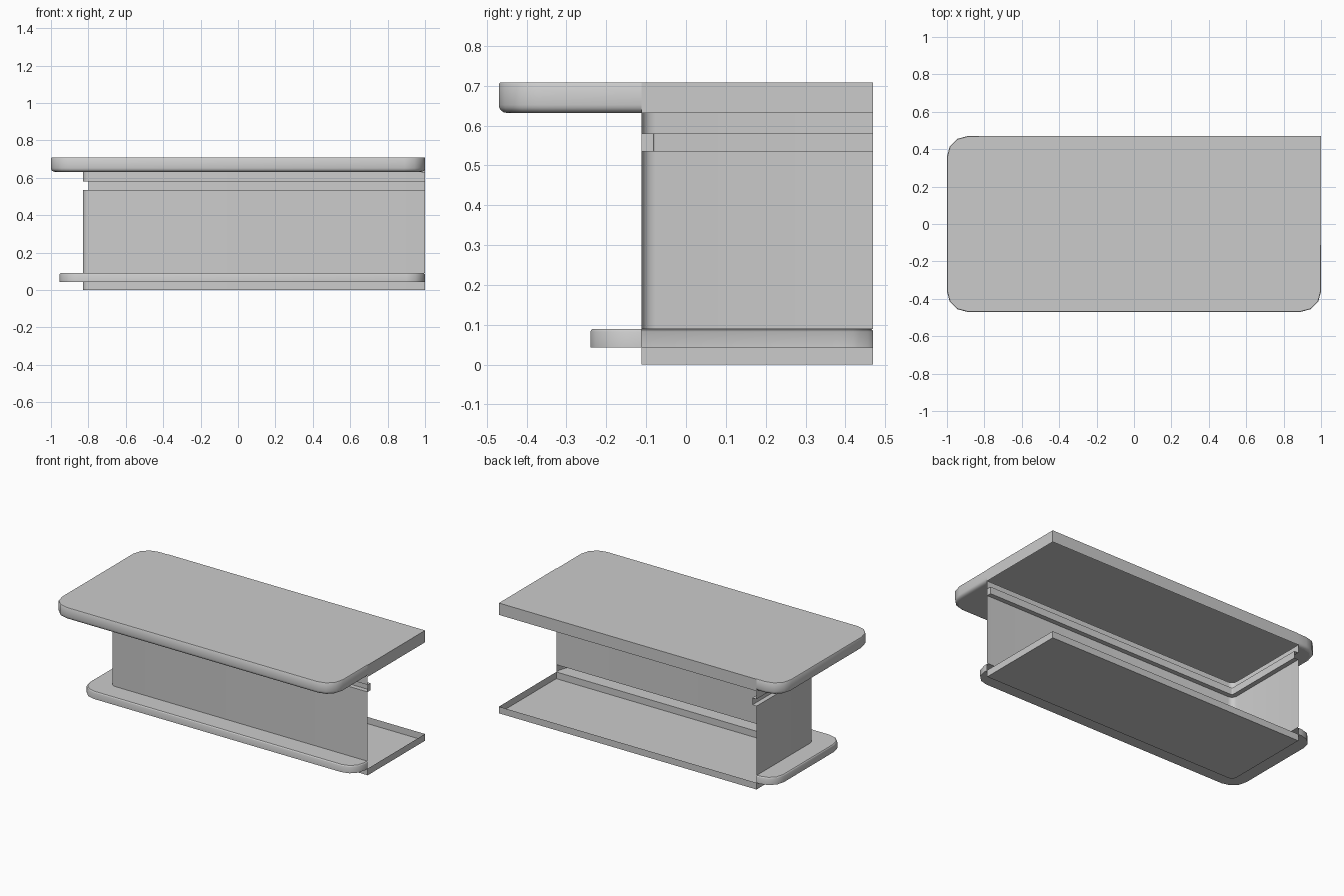
import bpy, math

if "Cube" in bpy.data.objects:
    bpy.data.objects.remove(bpy.data.objects["Cube"])

# shared footprint of the counter body; back and right sides are open
WX, WY, BACK, RIGHT = -0.83, -0.112, 0.47, 1.0


def fillet(pts, r, seg):
    """Round the inner corners of an open right-angled path."""
    out = [pts[0]]
    for p, c, n in zip(pts, pts[1:], pts[2:]):
        def toward(q):
            l = math.dist(c, q)
            return ((q[0] - c[0]) / l * r, (q[1] - c[1]) / l * r)
        u, v = toward(p), toward(n)
        for k in range(seg + 1):
            a = k / seg * math.pi / 2
            s, t = 1 - math.sin(a), 1 - math.cos(a)
            out.append((c[0] + u[0] * s + v[0] * t, c[1] + u[1] * s + v[1] * t))
    return out + [pts[-1]]


def body_path(d=0.0):
    return fillet([(RIGHT, WY + d), (WX + d, WY + d), (WX + d, BACK)], max(0.035 - d, 0.005), 4)


def ledge_path(x0, y0, r, d=0.0):
    """Overhang outline running from the right end of the front wall to the back of the left wall."""
    x0, y0, x1, y1 = x0 + d, y0 + d, RIGHT - d, BACK - d
    return fillet([(x1, WY), (x1, y0), (x0, y0), (x0, y1), (WX, y1)], r - d, 3)


class Shell:
    def __init__(self):
        self.v, self.f = [], []

    def ring(self, path, z):
        start = len(self.v)
        self.v += [(x, y, z) for x, y in path]
        return list(range(start, len(self.v)))

    def loft(self, rings):
        for lo, hi in zip(rings, rings[1:]):
            for i in range(len(lo) - 1):
                self.f.append((lo[i], hi[i], hi[i + 1], lo[i + 1]))

    def cap(self, path, z, up):
        r = self.ring(path, z)
        self.f.append(r[::-1] if up else r)

    def build(self, name):
        me = bpy.data.meshes.new(name)
        me.from_pydata(self.v, [], self.f)
        me.update()
        ob = bpy.data.objects.new(name, me)
        bpy.context.collection.objects.link(ob)
        me.shade_smooth()
        me.set_sharp_from_angle(angle=math.radians(40))
        return ob


inner = body_path()
open_sides = [(WX, BACK), (RIGHT, BACK), (RIGHT, WY)]

# plinth tray
s = Shell()
s.loft([s.ring(inner, 0), s.ring(inner, 0.043)])
s.loft([s.ring(open_sides, 0), s.ring(open_sides, 0.043)])
s.cap(inner + [(RIGHT, BACK)], 0, False)
s.build("plinth")

# foot ledge, hollow towards the body
s = Shell()
X, Y, R = -0.955, -0.24, 0.1
rows = [(0, 0.043), (0, 0.083), (0.002, 0.087), (0.006, 0.09)]
s.loft([s.ring(ledge_path(X, Y, R, d), z) for d, z in rows])
s.cap(ledge_path(X, Y, R) + inner[::-1], 0.043, False)
s.cap(ledge_path(X, Y, R, 0.006) + inner[::-1], 0.09, True)
s.build("foot_ledge")

# front and left wall with a shadow groove
s = Shell()
rows = [(0, 0.09), (0, 0.535), (0.03, 0.535), (0.03, 0.58), (0, 0.58), (0, 0.632)]
s.loft([s.ring(body_path(d), z) for d, z in rows])
# small plate closing the groove at the right end
plate = [(RIGHT, WY + 0.03), (RIGHT, WY)]
s.loft([s.ring(plate, 0.535), s.ring(plate, 0.58)])
s.build("counter_wall")

# counter top with a rounded lower edge
s = Shell()
X, Y, R = -1.0, -0.47, 0.11
B = 0.02
rows = [(B * (1 - math.sin(a)), 0.632 + B * (1 - math.cos(a)))
        for a in (k * math.pi / 8 for k in range(5))]
rows += [(0, 0.704), (0.003, 0.708)]
s.loft([s.ring(ledge_path(X, Y, R, d), z) for d, z in rows])
s.loft([s.ring(open_sides, 0.632), s.ring(open_sides, 0.708)])
s.cap(ledge_path(X, Y, R, B) + inner[::-1], 0.632, False)
s.cap(ledge_path(X, Y, R, 0.003) + [(WX, BACK), (RIGHT, BACK), (RIGHT, WY)], 0.708, True)
s.build("counter_top")
